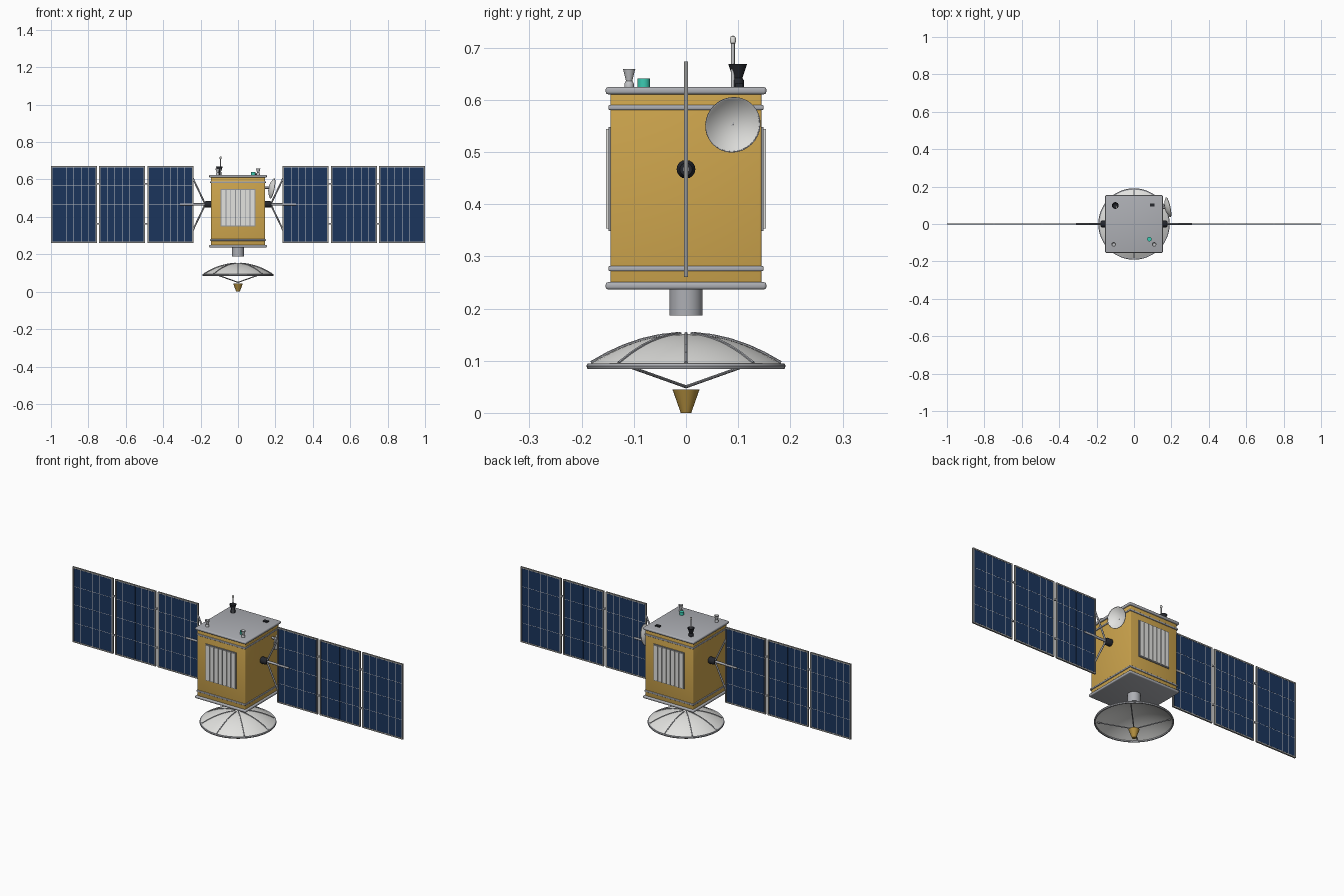
import bpy, bmesh, math
from mathutils import Vector, Matrix

if "Cube" in bpy.data.objects:
    bpy.data.objects.remove(bpy.data.objects["Cube"])


def material(name, rgb):
    m = bpy.data.materials.new(name)
    m.diffuse_color = (*rgb, 1)
    m.use_nodes = True
    m.node_tree.nodes["Principled BSDF"].inputs["Base Color"].default_value = m.diffuse_color
    return m


GOLD = material("gold_foil", (0.62, 0.38, 0.075))
BRASS = material("brass", (0.46, 0.28, 0.05))
GREY = material("aluminium", (0.42, 0.43, 0.46))
STEEL = material("dark_aluminium", (0.30, 0.31, 0.33))
FRAME = material("panel_frame_grey", (0.31, 0.31, 0.30))
SILVER = material("light_silver", (0.55, 0.56, 0.58))
WHITE = material("white_paint", (0.76, 0.76, 0.74))
BLUE = material("solar_blue", (0.011, 0.035, 0.108))
BLACK = material("black_metal", (0.018, 0.02, 0.026))
TEAL = material("teal_lens", (0.045, 0.60, 0.45))


def finish(name, bm, mat, smooth=False):
    me = bpy.data.meshes.new(name)
    bmesh.ops.recalc_face_normals(bm, faces=bm.faces)
    bm.to_mesh(me)
    bm.free()
    me.materials.append(mat)
    ob = bpy.data.objects.new(name, me)
    bpy.context.collection.objects.link(ob)
    if smooth:
        bpy.ops.object.select_all(action='DESELECT')
        ob.select_set(True)
        bpy.context.view_layer.objects.active = ob
        bpy.ops.object.shade_smooth_by_angle(angle=math.radians(40))
    return ob


def add_box(bm, x0, x1, y0, y1, z0, z1):
    mat = Matrix.Translation(((x0 + x1) / 2, (y0 + y1) / 2, (z0 + z1) / 2)) \
        @ Matrix.Diagonal((x1 - x0, y1 - y0, z1 - z0, 1))
    bmesh.ops.create_cube(bm, size=1, matrix=mat)


def box(name, mat, *dims, bevel=0):
    bm = bmesh.new()
    add_box(bm, *dims)
    if bevel:
        bmesh.ops.bevel(bm, geom=bm.edges[:], offset=bevel, segments=3, profile=0.5, affect='EDGES')
    return finish(name, bm, mat, bevel > 0)


def add_rod(bm, a, b, r, n=10):
    a, b = Vector(a), Vector(b)
    rot = (b - a).to_track_quat('Z', 'Y').to_matrix().to_4x4()
    bmesh.ops.create_cone(bm, cap_ends=True, segments=n, radius1=r, radius2=r,
                          depth=(b - a).length, matrix=Matrix.Translation((a + b) / 2) @ rot)


def rods(name, mat, pairs, r, n=10):
    bm = bmesh.new()
    for a, b in pairs:
        add_rod(bm, a, b, r, n)
    return finish(name, bm, mat, True)


def lathe(name, mat, profile, origin=(0, 0, 0), axis=(0, 0, 1), n=32):
    """Spin a (radius, height) profile around an axis."""
    bm = bmesh.new()
    vs = [bm.verts.new((r, 0, z)) for r, z in profile]
    es = [bm.edges.new(p) for p in zip(vs, vs[1:])]
    bmesh.ops.spin(bm, geom=vs + es, cent=(0, 0, 0), axis=(0, 0, 1),
                   angle=math.tau, steps=n, use_merge=True)
    bmesh.ops.remove_doubles(bm, verts=bm.verts[:], dist=1e-5)
    rot = Vector(axis).to_track_quat('Z', 'Y').to_matrix().to_4x4()
    bm.transform(Matrix.Translation(origin) @ rot)
    return finish(name, bm, mat, True)


# Bus body, end plates and clamping bands
box("body", GOLD, -0.145, 0.145, -0.145, 0.145, 0.243, 0.616, bevel=0.004)
for name, z in (("bottom_plate", 0.2365), ("top_plate", 0.6105)):
    box(name, GREY, -0.154, 0.154, -0.154, 0.154, z, z + 0.014, bevel=0.005)
for name, z in (("lower_band", 0.2715), ("upper_band", 0.5805)):
    box(name, GREY, -0.149, 0.149, -0.149, 0.149, z, z + 0.01, bevel=0.003)

# Slatted radiators on front and back
for side, s in (("front", -1), ("back", 1)):
    box(side + "_radiator_frame", STEEL, -0.093, 0.093, *sorted((s * 0.143, s * 0.149)), 0.349, 0.548)
    bm = bmesh.new()
    w = 0.18 / 7
    for i in range(7):
        x = -0.09 + i * w
        add_box(bm, x + 0.002, x + w - 0.002, *sorted((s * 0.147, s * 0.153)), 0.353, 0.544)
    finish(side + "_radiator_slats", bm, WHITE)

# Main dish: curved shell with rim, ribs, feed struts and feed horn
def dish_z(r):
    return 0.1515 - 0.06 * (r / 0.188) ** 2


radii = [0.188 * i / 10 for i in range(11)]
lathe("main_dish", WHITE, [(r, dish_z(r)) for r in radii]
      + [(r, dish_z(r) - 0.004) for r in reversed(radii)], n=48)
lathe("main_dish_rim", GREY, [(0.183, 0.0845), (0.189, 0.0845), (0.191, 0.0895),
                              (0.189, 0.0945), (0.183, 0.0945), (0.183, 0.0845)], n=48)
pairs = []
for k in range(8):
    c, s = math.cos(k * math.tau / 8), math.sin(k * math.tau / 8)
    pts = [(r * c, r * s, dish_z(r) + 0.001) for r in (0.015, 0.05, 0.085, 0.12, 0.15, 0.182)]
    pairs += zip(pts, pts[1:])
rods("main_dish_ribs", GREY, pairs, 0.003, 6)
pairs = []
for k in range(4):
    a = math.pi / 4 + k * math.pi / 2
    pairs.append(((0, 0, 0.05), (0.175 * math.cos(a), 0.175 * math.sin(a), 0.094)))
rods("feed_struts", GREY, pairs, 0.003, 8)
lathe("feed_horn", BRASS, [(0, 0), (0.01, 0), (0.026, 0.045), (0, 0.045)], n=24)
lathe("neck", GREY, [(0, 0.187), (0.032, 0.187), (0.032, 0.24), (0, 0.24)])

# Side dish, turned slightly back and down, with its support arm
axis = Vector((1, 0.22, -0.2)).normalized()
centre = Vector((0.184, 0.09, 0.552)) - axis * 0.018
cup = [(0.053 * i / 7, 0.018 * (i / 7) ** 2) for i in range(8)]
lathe("side_dish", WHITE, cup + [(r, z - 0.002) for r, z in reversed(cup)], centre, axis)
lathe("side_dish_rim", GREY, [(0.052, 0.016), (0.054, 0.016), (0.054, 0.0185), (0.052, 0.0185),
                              (0.052, 0.016)], centre, axis)
rods("side_dish_arm", GREY, [((0.14, 0.088, 0.556), centre - axis * 0.001)], 0.006)

# Solar wings, the same on both sides
Z0, Z1, ZM = 0.2605, 0.673, 0.467
PANELS = ((0.239, 0.484), (0.497, 0.742), (0.755, 1.0))
for side, s in (("left", -1), ("right", 1)):
    frame, core, cells, hinges = (bmesh.new() for _ in range(4))

    def span(bm, x0, x1, t, z0, z1):
        add_box(bm, *sorted((s * x0, s * x1)), -t, t, z0, z1)

    for x0, x1 in PANELS:
        f = 0.007
        for a, b, c, d in ((x0, x0 + f, Z0, Z1), (x1 - f, x1, Z0, Z1),
                           (x0 + f, x1 - f, Z0, Z0 + f), (x0 + f, x1 - f, Z1 - f, Z1)):
            span(frame, a, b, 0.004, c, d)
        span(core, x0 + f, x1 - f, 0.0026, Z0 + f, Z1 - f)
        w, h, g = (x1 - x0 - 2 * f) / 6, (Z1 - Z0 - 2 * f) / 4, 0.0011
        for i in range(6):
            for j in range(4):
                x, z = x0 + f + i * w, Z0 + f + j * h
                span(cells, x + g, x + w - g, 0.003, z + g, z + h - g)
    for x in (0.4905, 0.7485):
        for z in (0.364, 0.577):
            span(hinges, x - 0.007, x + 0.007, 0.0035, z - 0.004, z + 0.004)
    finish(side + "_panel_frames", frame, FRAME)
    finish(side + "_panel_grid", core, SILVER)
    finish(side + "_solar_cells", cells, BLUE)
    finish(side + "_panel_hinges", hinges, GREY)

    # Drive hub, boom and diagonal braces
    lathe(side + "_drive_hub", BLACK, [(0, 0), (0.018, 0), (0.018, 0.028), (0.012, 0.036), (0, 0.036)],
          (s * 0.144, 0, ZM), (s, 0, 0), n=16)
    rods(side + "_boom", GREY, [((s * 0.17, 0, ZM), (s * 0.31, 0, ZM))], 0.0065)
    rods(side + "_braces", GREY, [((s * 0.175, 0, ZM), (s * 0.243, 0, z)) for z in (0.325, 0.61)], 0.0045)

# Deck equipment: nozzles, lens, antenna, sensor box
T = 0.6235
for name, x in (("left_nozzle", -0.109), ("right_nozzle", 0.108)):
    lathe(name, SILVER, [(0, 0), (0.009, 0), (0.009, 0.008), (0.006, 0.013), (0.012, 0.036),
                         (0.010, 0.036), (0, 0.016)], (x, -0.109, T), n=20)
lathe("lens", TEAL, [(0, 0), (0.012, 0), (0.012, 0.017), (0, 0.017)], (0.082, -0.081, T), n=24)
lathe("antenna_base", BLACK, [(0, 0), (0.012, 0), (0.012, 0.014), (0.009, 0.018), (0.018, 0.045),
                              (0.015, 0.045), (0, 0.02)], (-0.1, 0.099, T), n=24)
rods("antenna_mast", SILVER, [((-0.093, 0.09, T), (-0.093, 0.09, 0.711))], 0.0035)
lathe("antenna_tip", WHITE, [(0, 0), (0.005, 0.001), (0.006, 0.009), (0.004, 0.014), (0, 0.0155)],
      (-0.093, 0.09, 0.7075), n=16)
box("sensor_box", BLACK, 0.085, 0.11, 0.094, 0.109, 0.62, 0.631)
